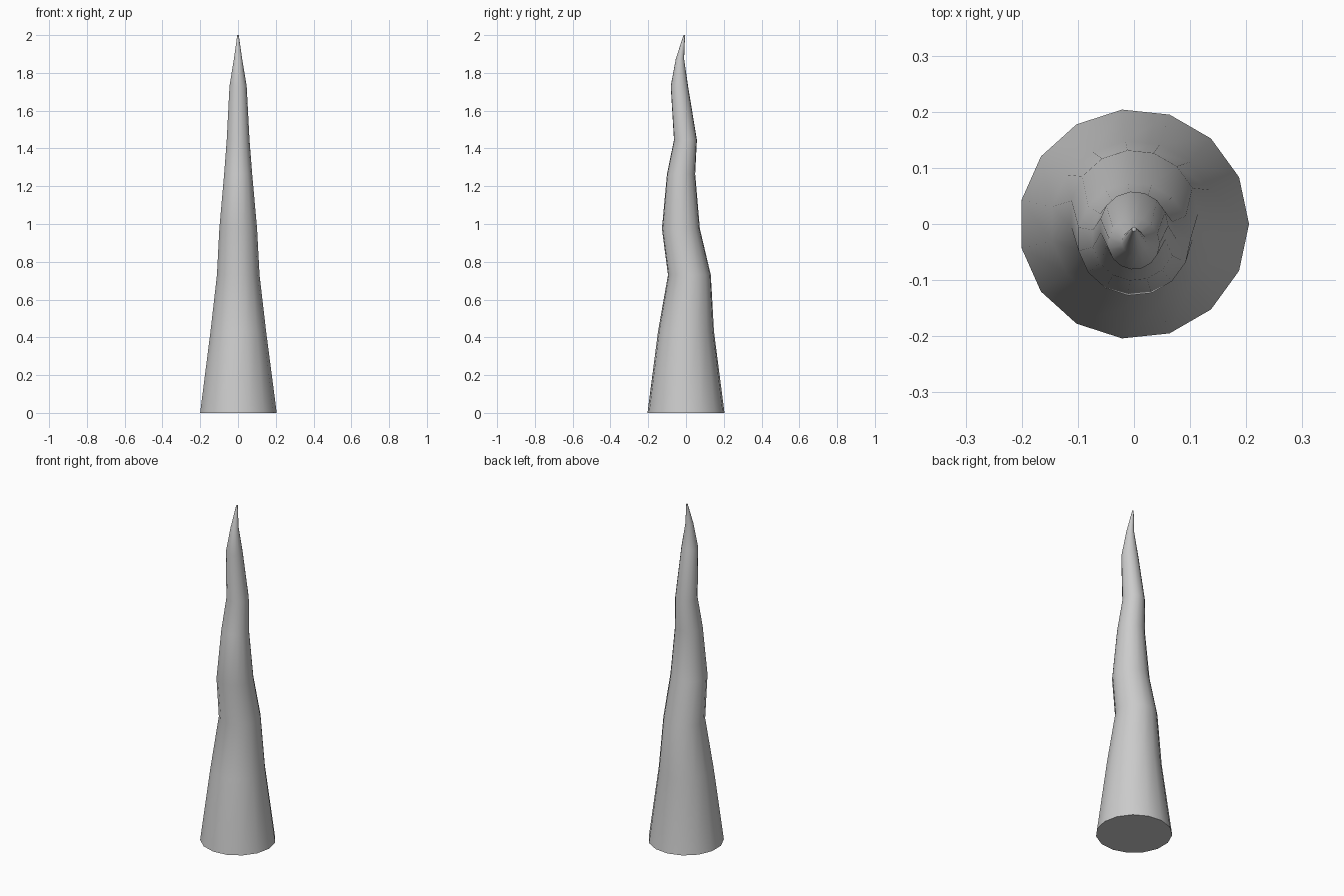
import bpy, bmesh
from math import cos, sin, tau

if "Cube" in bpy.data.objects:
    bpy.data.objects.remove(bpy.data.objects["Cube"])

SIDES = 15
# Ring stations up the spike: height, sideways bend (y), radius
RINGS = [(0, 0, .205), (.43, 0, .149), (.73, .018, .114), (.975, -.027, .101),
         (1.265, -.026, .075), (1.445, -.003, .061), (1.73, -.035, .046),
         (1.875, -.032, .022), (2, -.009, .004)]

# Bent, tapering spike
bm = bmesh.new()
loops = [[bm.verts.new((r * cos(tau * i / SIDES), y + r * sin(tau * i / SIDES), z))
          for i in range(SIDES)] for z, y, r in RINGS]
for low, high in zip(loops, loops[1:]):
    for i in range(SIDES):
        j = (i + 1) % SIDES
        bm.faces.new((low[i], low[j], high[j], high[i]))

# Base and tip caps
bm.faces.new(loops[0][::-1])
bm.faces.new(loops[-1])

mesh = bpy.data.meshes.new("spike")
bm.to_mesh(mesh)
bm.free()
spike = bpy.data.objects.new("spike", mesh)
bpy.context.collection.objects.link(spike)

# Smooth sides with a crisp base edge
bpy.context.view_layer.objects.active = spike
spike.select_set(True)
bpy.ops.object.shade_smooth_by_angle(angle=0.8)
